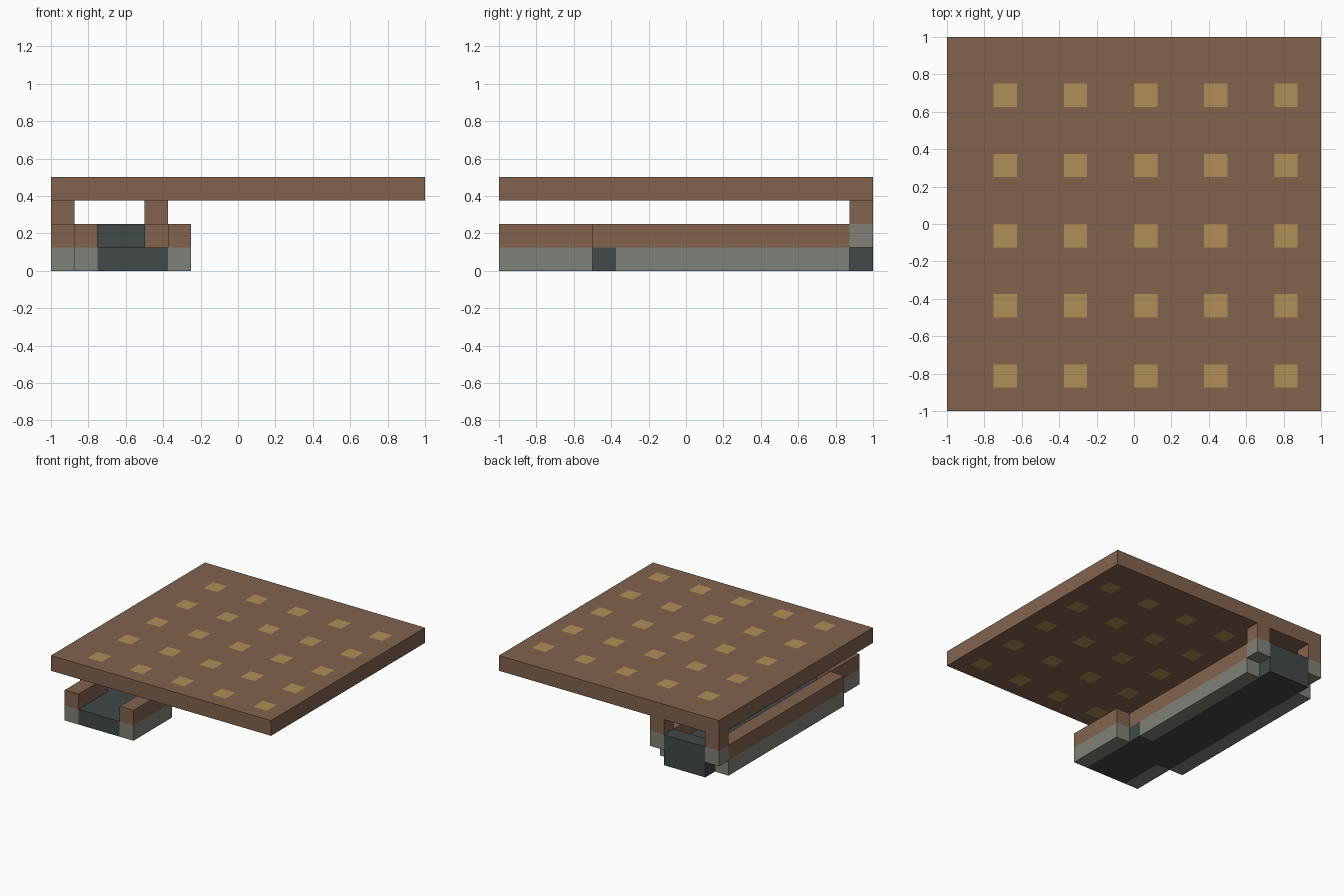
import bpy
import bmesh

cube = bpy.data.objects.get("Cube")
if cube:
    bpy.data.objects.remove(cube, do_unlink=True)

U = 0.125  # every part sits on a grid of this step


def material(name, rgb):
    m = bpy.data.materials.new(name)
    m.use_nodes = True
    m.diffuse_color = (*rgb, 1)
    m.node_tree.nodes["Principled BSDF"].inputs["Base Color"].default_value = (*rgb, 1)
    return m


brown = material("brown wood", (0.223, 0.125, 0.076))
gold = material("tan inlay", (0.434, 0.275, 0.095))
grey = material("grey stone", (0.216, 0.220, 0.188))
dark = material("dark slate", (0.054, 0.065, 0.065))


def finish(name, bm, mats):
    mesh = bpy.data.meshes.new(name)
    bmesh.ops.recalc_face_normals(bm, faces=bm.faces)
    bm.to_mesh(mesh)
    bm.free()
    for m in mats:
        mesh.materials.append(m)
    ob = bpy.data.objects.new(name, mesh)
    bpy.context.collection.objects.link(ob)
    return ob


def box(name, mat, x, y, z):
    """Box from grid-step ranges, counted from the front right bottom corner."""
    bm = bmesh.new()
    bmesh.ops.create_cube(bm, size=1)
    for v in bm.verts:
        for axis, (span, start) in enumerate(((x, -1), (y, -1), (z, 0))):
            v.co[axis] = start + U * span[v.co[axis] > 0]
    return finish(name, bm, [mat])


# Top slab with a regular pattern of square inlays on both faces
bm = bmesh.new()
bmesh.ops.create_grid(bm, x_segments=16, y_segments=16, size=1)
out = bmesh.ops.extrude_face_region(bm, geom=bm.faces[:], use_keep_orig=True)
top = {g for g in out["geom"] if isinstance(g, bmesh.types.BMVert)}
for v in bm.verts:
    v.co.z = 4 * U if v in top else 3 * U
for f in bm.faces:
    c = f.calc_center_median()
    i, j = int((c.x + 1) / U), int((c.y + 1) / U)
    flat = len({round(v.co.z, 3) for v in f.verts}) == 1
    f.material_index = int(flat and i % 3 == 2 and j % 3 == 1)
finish("top_slab", bm, [brown, gold])

# Trough floor: front run, offset rear run and raised back end
box("front_floor", dark, (2, 5), (0, 5), (0, 1))
box("rear_floor_edge", dark, (1, 2), (3, 5), (0, 1))
box("rear_floor", dark, (1, 4), (5, 15), (0, 1))
box("back_end", dark, (1, 4), (15, 16), (0, 2))

# Trough walls: stone base with a wooden rail; each has x, base y and rail y
walls = {
    "front_right": ((1, 2), (0, 3), (0, 3)),
    "front_left": ((5, 6), (0, 4), (0, 4)),
    "rear_right": ((0, 1), (3, 15), (3, 15)),
    "rear_left": ((4, 5), (5, 15), (4, 15)),
}
for side, (x, base_y, rail_y) in walls.items():
    box(side + "_base", grey, x, base_y, (0, 1))
    box(side + "_rail", brown, x, rail_y, (1, 2))

# Back supports that carry the slab
for side, x in (("right", (0, 1)), ("left", (4, 5))):
    box(side + "_support_foot", grey, x, (15, 16), (1, 2))
    box(side + "_support_post", brown, x, (15, 16), (2, 3))
